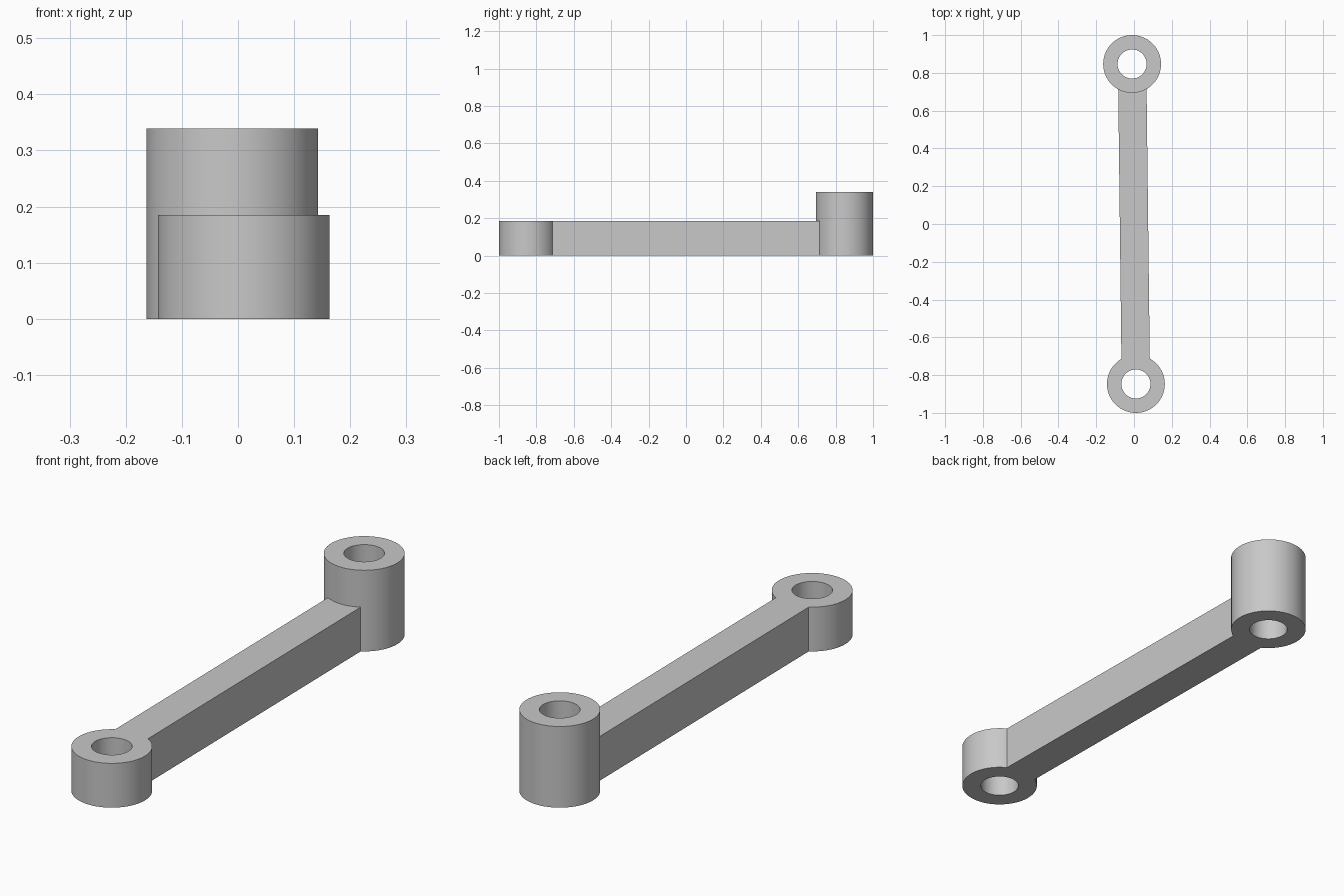
import bpy
import bmesh
from math import asin, atan2, cos, sin, pi, radians
from mathutils import Vector

cube = bpy.data.objects.get("Cube")
if cube:
    bpy.data.objects.remove(cube, do_unlink=True)

OUTER, HOLE, BAR_HALF = 0.153, 0.077, 0.075
LOW, TALL = 0.185, 0.339
FRONT, BACK = Vector((0.01, -0.847)), Vector((-0.01, 0.847))
SEGMENTS = 96

steel = bpy.data.materials.new("plain grey")
steel.use_nodes = True
steel.diffuse_color = (0.58, 0.58, 0.58, 1)
steel.node_tree.nodes["Principled BSDF"].inputs["Base Color"].default_value = steel.diffuse_color


def finish(name, bm):
    bmesh.ops.recalc_face_normals(bm, faces=bm.faces)
    mesh = bpy.data.meshes.new(name)
    bm.to_mesh(mesh)
    bm.free()
    mesh.materials.append(steel)
    obj = bpy.data.objects.new(name, mesh)
    bpy.context.collection.objects.link(obj)
    bpy.ops.object.select_all(action='DESELECT')
    obj.select_set(True)
    bpy.context.view_layer.objects.active = obj
    bpy.ops.object.shade_smooth_by_angle(angle=radians(30))
    return obj


def arc(centre, radius, start, end, steps):
    angles = [start + (end - start) * i / steps for i in range(steps + 1)]
    return [(centre.x + radius * cos(a), centre.y + radius * sin(a)) for a in angles]


def boss(name, centre, height):
    """Upright tube with a through hole."""
    bm = bmesh.new()
    loops = []
    for radius, z in ((OUTER, 0), (OUTER, height), (HOLE, height), (HOLE, 0)):
        points = arc(centre, radius, 0, 2 * pi, SEGMENTS)[:-1]
        loops.append([bm.verts.new((x, y, z)) for x, y in points])
    for k, loop in enumerate(loops):
        other = loops[(k + 1) % len(loops)]
        for i in range(SEGMENTS):
            j = (i + 1) % SEGMENTS
            bm.faces.new((loop[i], loop[j], other[j], other[i]))
    return finish(name, bm)


def arm(name):
    """Straight bar whose ends are hollowed to seat against the bosses."""
    seat = OUTER - 0.001
    spread = asin(BAR_HALF / seat)
    along = atan2(BACK.y - FRONT.y, BACK.x - FRONT.x)
    outline = arc(FRONT, seat, along + spread, along - spread, 16)
    outline += arc(BACK, seat, along + pi + spread, along + pi - spread, 16)
    bm = bmesh.new()
    face = bm.faces.new([bm.verts.new((x, y, 0)) for x, y in outline])
    result = bmesh.ops.extrude_face_region(bm, geom=[face], use_keep_orig=True)
    top = [v for v in result["geom"] if isinstance(v, bmesh.types.BMVert)]
    bmesh.ops.translate(bm, verts=top, vec=(0, 0, LOW))
    return finish(name, bm)


boss("front_low_boss", FRONT, LOW)
boss("back_tall_boss", BACK, TALL)
arm("connecting_arm")
